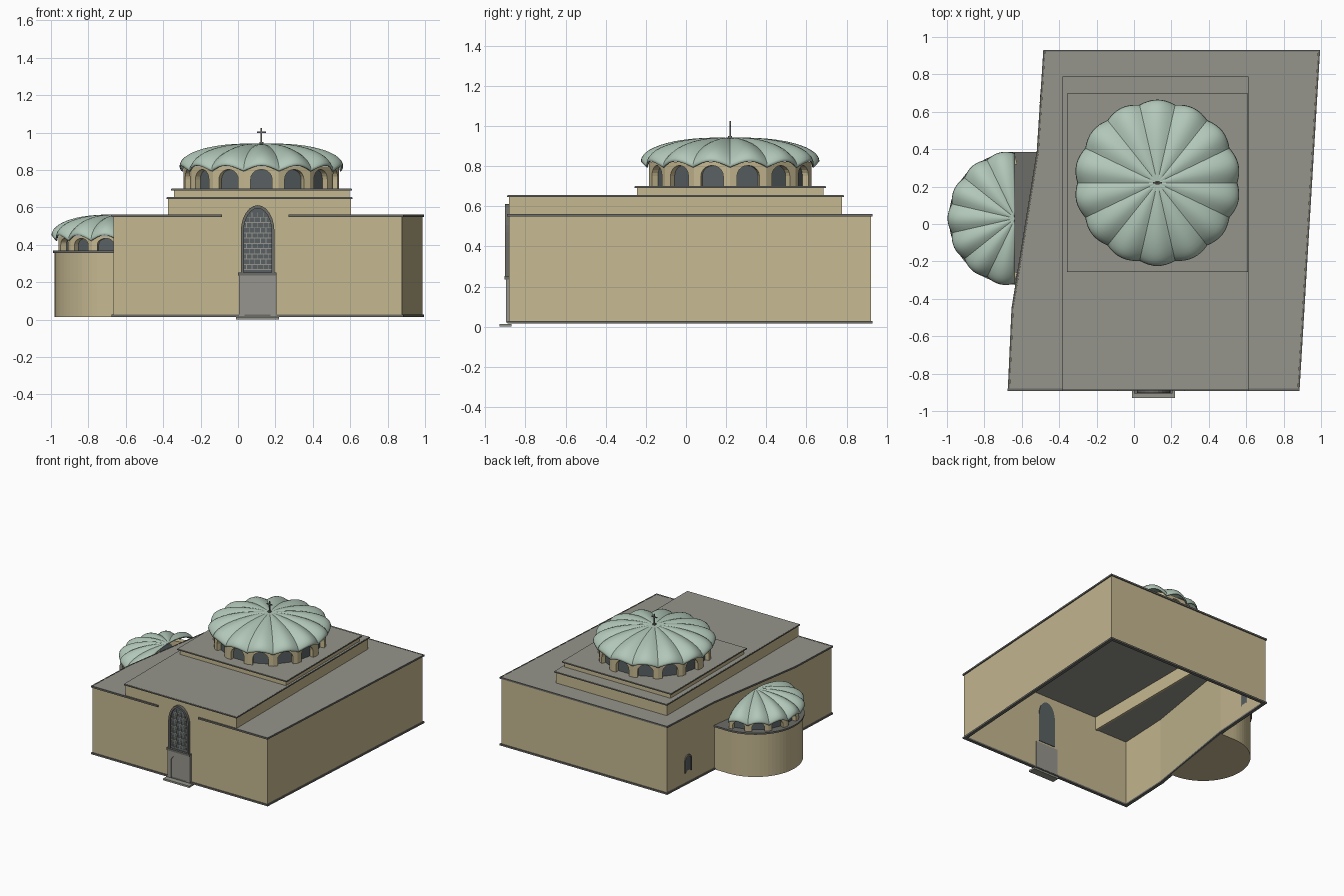
import bpy, bmesh
from math import sin, cos, tan, pi, radians
from mathutils import Vector

if "Cube" in bpy.data.objects:
    bpy.data.objects.remove(bpy.data.objects["Cube"])


def material(name, rgb):
    m = bpy.data.materials.new(name)
    m.use_nodes = True
    m.diffuse_color = (*rgb, 1)
    m.node_tree.nodes["Principled BSDF"].inputs["Base Color"].default_value = (*rgb, 1)
    return m


STUCCO = material("tan stucco", (0.56, 0.48, 0.28))
ROOF = material("grey roof", (0.30, 0.30, 0.26))
TRIM = material("dark grey trim", (0.15, 0.15, 0.14))
COPPER = material("pale green copper", (0.44, 0.57, 0.48))
GLASS = material("dark glass", (0.10, 0.12, 0.125))
DOOR = material("light grey door", (0.31, 0.30, 0.27))


def finish(name, bm, *mats):
    bmesh.ops.recalc_face_normals(bm, faces=bm.faces)
    mesh = bpy.data.meshes.new(name)
    bm.to_mesh(mesh)
    bm.free()
    for m in mats:
        mesh.materials.append(m)
    ob = bpy.data.objects.new(name, mesh)
    bpy.context.collection.objects.link(ob)
    return ob


def extrude(bm, points, direction, index=0):
    """Extrude a closed outline of 3D points into a solid."""
    face = bm.faces.new([bm.verts.new(p) for p in points])
    new = bmesh.ops.extrude_face_region(bm, geom=[face], use_keep_orig=True)["geom"]
    verts = [g for g in new if isinstance(g, bmesh.types.BMVert)]
    bmesh.ops.translate(bm, verts=verts, vec=direction)
    for f in {f for v in verts for f in v.link_faces}:
        f.material_index = index
    face.material_index = index


def slab(name, plan, z0, z1, mat):
    bm = bmesh.new()
    extrude(bm, [(x, y, z0) for x, y in plan], (0, 0, z1 - z0))
    return finish(name, bm, mat)


def wall_loop(name, plan, z0, z1, thick, mat):
    """Hollow ring of walls, open above and below."""
    bm = bmesh.new()
    low = [bm.verts.new((x, y, z0)) for x, y in plan]
    high = [bm.verts.new((x, y, z1)) for x, y in plan]
    for i in range(len(plan)):
        j = (i + 1) % len(plan)
        bm.faces.new((low[i], low[j], high[j], high[i]))
    ob = finish(name, bm, mat)
    mod = ob.modifiers.new("thickness", "SOLIDIFY")
    mod.thickness, mod.offset, mod.use_even_offset = thick, -1, True
    return ob


def rect(x0, x1, y0, y1):
    return [(x0, y0), (x1, y0), (x1, y1), (x0, y1)]


def box(name, x0, x1, y0, y1, z0, z1, mat):
    return slab(name, rect(x0, x1, y0, y1), z0, z1, mat)


def inset(plan, d):
    """Move every side of a counter-clockwise plan inward by d."""
    out = []
    pts = [Vector(p) for p in plan]
    for i, p in enumerate(pts):
        a = (p - pts[i - 1]).normalized()
        b = (pts[(i + 1) % len(pts)] - p).normalized()
        na, nb = Vector((-a.y, a.x)), Vector((-b.y, b.x))
        out.append(tuple(p + (na + nb) * d / (1 + na.dot(nb))))
    return out


def arch(half, z0, spring, top, steps=12):
    curve = [(half * cos(pi * i / steps), spring + (top - spring) * sin(pi * i / steps))
             for i in range(steps + 1)]
    return [(half, z0)] + curve + [(-half, z0)]


def plate(bm, outline, origin, angle, depth, index=0):
    """Upright plate whose outline is (sideways, height), facing the angle."""
    out, side = Vector((cos(angle), sin(angle), 0)), Vector((-sin(angle), cos(angle), 0))
    pts = [Vector(origin) + side * u + Vector((0, 0, z)) for u, z in outline]
    extrude(bm, pts, out * depth, index)


# Main hall: slanted plan, hollow walls, roof edge and plinth band
plan = [(-0.675, -0.89), (0.885, -0.89), (0.995, 0.93),
        (-0.485, 0.93), (-0.52, 0.39), (-0.655, -0.45)]
hall = inset(plan, 0.008)
wall_loop("hall_walls", hall, 0.02, 0.55, 0.015, STUCCO)
wall_loop("plinth_band", plan, 0.015, 0.028, 0.025, TRIM)
hall_roof = slab("hall_roof", inset(plan, 0.009), 0.545, 0.56, ROOF)
cutter = box("nave_cutter", -0.365, 0.595, -0.95, 0.765, 0.4, 0.8, ROOF)
cutter.hide_render = True
cutter.hide_viewport = True
cutter.display_type = "WIRE"
cut = hall_roof.modifiers.new("nave opening", "BOOLEAN")
cut.operation, cut.object, cut.solver = "DIFFERENCE", cutter, "EXACT"

# Roof edging, with a gap in front around the tall window
for i in range(1, 6):
    (ax, ay), (bx, by) = plan[i], plan[(i + 1) % 6]
    (cx, cy), (dx, dy) = hall[(i + 1) % 6], hall[i]
    slab("roof_edge", [(ax, ay), (bx, by), (cx, cy), (dx, dy)], 0.548, 0.561, TRIM)
for x0, x1 in ((-0.675, -0.085), (0.27, 0.885)):
    box("front_roof_edge", x0, x1, -0.892, -0.88, 0.548, 0.561, TRIM)

# Raised nave and dome platform
wall_loop("nave_walls", rect(-0.375, 0.605, -0.882, 0.778), 0.54, 0.648, 0.015, STUCCO)
box("nave_roof", -0.38, 0.61, -0.888, 0.785, 0.646, 0.655, ROOF)
wall_loop("nave_roof_edge", rect(-0.383, 0.613, -0.893, 0.788), 0.645, 0.654, 0.004, TRIM)
box("platform", -0.343, 0.595, -0.245, 0.685, 0.654, 0.692, STUCCO)
box("platform_roof", -0.355, 0.607, -0.255, 0.695, 0.69, 0.70, ROOF)
wall_loop("platform_roof_edge", rect(-0.357, 0.609, -0.257, 0.697), 0.69, 0.699, 0.003, TRIM)

# Apse
AX, AY = -0.635, 0.03


def apse_plan(r):
    arc = [(AX + r * cos(radians(a)), AY + r * sin(radians(a))) for a in range(90, 271, 5)]
    return arc + [(-0.615, AY - r), (-0.515, AY + r)]


slab("apse_wall", apse_plan(0.345), 0.015, 0.36, STUCCO)
slab("apse_ledge", apse_plan(0.355), 0.357, 0.37, TRIM)

LOBES = 14


def drum(name, cx, cy, z, r, height, first, count):
    """Ring of arched window bays."""
    bm = bmesh.new()
    half = r * tan(pi / LOBES)
    for k in range(count):
        a = first + (k + 0.5) * 2 * pi / LOBES
        origin = (cx + (r - 0.045) * cos(a), cy + (r - 0.045) * sin(a), z)
        hole = arch(half * 0.62, 0, height * 0.42, height * 0.86, 10)
        frame = [(half, 0), (half, height), (-half, height), (-half, 0)] + hole[::-1]
        plate(bm, frame, origin, a, 0.045)
        plate(bm, hole, origin, a, 0.012, 1)
    return finish(name, bm, STUCCO, GLASS)


def dome(name, cx, cy, z, r, height, first, count):
    """Scalloped umbrella shell of bulging lobes."""
    bm = bmesh.new()
    per, rings = 8, 14
    rows = []
    for j in range(rings):
        t = j / rings * pi / 2
        row = []
        for i in range(count * per + 1):
            a = first + i / per * 2 * pi / LOBES
            bulge = sin(pi * (i % per) / per)
            rad = r * cos(t) * (0.962 + 0.038 * bulge)
            lift = 0.022 * bulge * cos(t) - 0.008 * (1 - bulge) * cos(t) ** 4
            row.append(bm.verts.new((cx + rad * cos(a), cy + rad * sin(a),
                                     z + height * sin(t) + lift)))
        rows.append(row)
    top = bm.verts.new((cx, cy, z + height))
    for lo, hi in zip(rows, rows[1:]):
        for i in range(count * per):
            bm.faces.new((lo[i], lo[i + 1], hi[i + 1], hi[i]))
    for i in range(count * per):
        bm.faces.new((rows[-1][i], rows[-1][i + 1], top))
    bmesh.ops.remove_doubles(bm, verts=bm.verts, dist=0.0005)
    ob = finish(name, bm, COPPER)
    mod = ob.modifiers.new("thickness", "SOLIDIFY")
    mod.thickness, mod.offset = 0.008, -1
    bpy.ops.object.select_all(action="DESELECT")
    ob.select_set(True)
    bpy.context.view_layer.objects.active = ob
    bpy.ops.object.shade_smooth_by_angle(angle=radians(25))
    return ob


# Great dome with cross, and the half dome over the apse
DX, DY = 0.125, 0.22
drum("great_drum", DX, DY, 0.70, 0.405, 0.12, 0, LOBES)
dome("great_dome", DX, DY, 0.802, 0.445, 0.138, 0, LOBES)
drum("apse_drum", AX, AY, 0.37, 0.325, 0.075, pi / 2, LOBES // 2)
dome("apse_dome", AX, AY, 0.43, 0.362, 0.13, pi / 2, LOBES // 2)
box("cross_post", DX - 0.004, DX + 0.004, DY - 0.004, DY + 0.004, 0.935, 1.025, TRIM)
box("cross_arm", DX - 0.024, DX + 0.024, DY - 0.004, DY + 0.004, 0.998, 1.005, TRIM)
box("cross_foot", DX - 0.01, DX + 0.01, DY - 0.01, DY + 0.01, 0.935, 0.95, TRIM)

# Front door with arched panel and step
FRONT, FX = -pi / 2, 0.105
bm = bmesh.new()
panel = arch(0.07, 0.02, 0.15, 0.21)
plate(bm, [(0.1, 0.02), (0.1, 0.235), (-0.1, 0.235), (-0.1, 0.02)] + panel[::-1],
      (FX, -0.862, 0), FRONT, 0.036)
plate(bm, panel, (FX, -0.862, 0), FRONT, 0.028)
finish("front_door", bm, DOOR)
box("door_step", -0.01, 0.22, -0.93, -0.87, 0, 0.014, ROOF)
box("window_sill", 0.0, 0.207, -0.905, -0.88, 0.235, 0.252, TRIM)

# Tall arched front window with brick-pattern lattice
bm = bmesh.new()
light = arch(0.075, 0.25, 0.47, 0.595)
plate(bm, arch(0.09, 0.25, 0.47, 0.612) + light[::-1], (FX, -0.87, 0), FRONT, 0.033)
plate(bm, light, (FX, -0.862, 0), FRONT, 0.026, 1)
for row in range(11):
    z = 0.265 + 0.028 * row
    reach = 0.074 if z < 0.48 else 0.074 * (1 - ((z - 0.47) / 0.125) ** 2) ** 0.5
    bars = [(-reach, reach, z, z + 0.005)]
    for u in (-0.06, -0.03, 0, 0.03, 0.06):
        u += 0.015 * (row % 2)
        if abs(u) < reach - 0.012:
            bars.append((u - 0.002, u + 0.002, z, z + 0.028))
    for u0, u1, z0, z1 in bars:
        plate(bm, [(u0, z0), (u1, z0), (u1, z1), (u0, z1)], (FX, -0.886, 0), FRONT, 0.006, 2)
finish("front_window", bm, TRIM, GLASS, DOOR)

# Small arched window in the side wall
bm = bmesh.new()
facing = pi - 0.065
spot = (-0.478, 0.68, 0)
light = arch(0.025, 0.12, 0.21, 0.235)
plate(bm, arch(0.036, 0.108, 0.21, 0.247) + light[::-1], spot, facing, 0.024)
plate(bm, light, spot, facing, 0.018, 1)
finish("side_window", bm, TRIM, GLASS)
